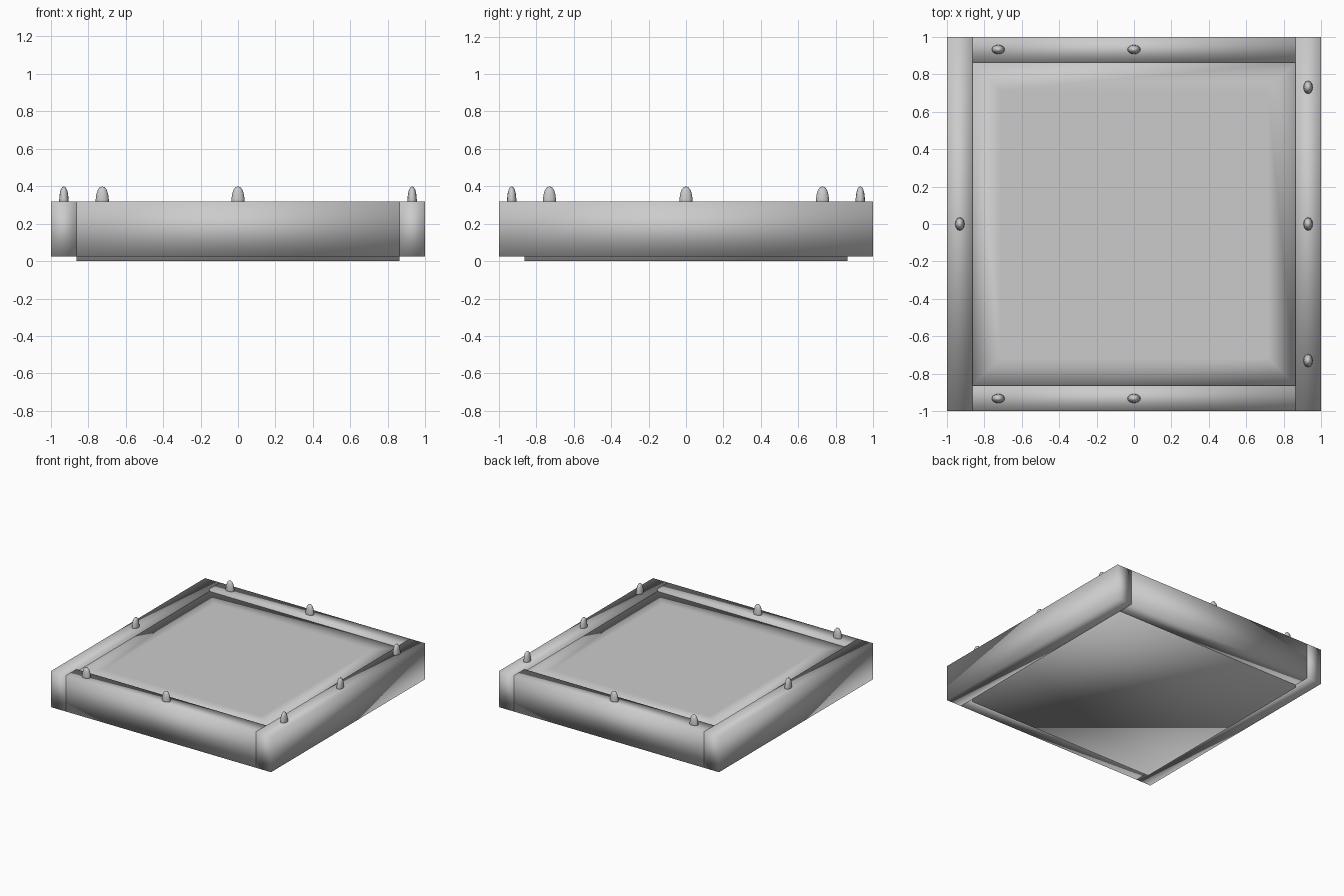
import bpy, bmesh, math

if "Cube" in bpy.data.objects:
    bpy.data.objects.remove(bpy.data.objects["Cube"])


def finish(bm, name):
    bmesh.ops.recalc_face_normals(bm, faces=bm.faces[:])
    for f in bm.faces:
        f.smooth = True
    mesh = bpy.data.meshes.new(name)
    bm.to_mesh(mesh)
    bm.free()
    ob = bpy.data.objects.new(name, mesh)
    bpy.context.collection.objects.link(ob)
    return ob


def box(name, lo, hi):
    bm = bmesh.new()
    bmesh.ops.create_cube(bm, size=1)
    for v in bm.verts:
        v.co = [(a + b) / 2 + c * (b - a) for a, b, c in zip(lo, hi, v.co)]
    return bm, name


def peg(name, x, y, rx, ry):
    # rounded stud lathed from a short profile, oval in plan
    profile = [(1.0, 0.30), (1.0, 0.33), (0.9, 0.357), (0.7, 0.38), (0.38, 0.395)]
    sides = 12
    bm = bmesh.new()
    rings = []
    for r, z in profile:
        rings.append([bm.verts.new((x + rx * r * math.cos(2 * math.pi * i / sides),
                                    y + ry * r * math.sin(2 * math.pi * i / sides), z))
                      for i in range(sides)])
    for a, b in zip(rings, rings[1:]):
        for i in range(sides):
            j = (i + 1) % sides
            bm.faces.new((a[i], a[j], b[j], b[i]))
    tip = bm.verts.new((x, y, 0.399))
    for i in range(sides):
        bm.faces.new((rings[-1][i], rings[-1][(i + 1) % sides], tip))
    bm.faces.new(rings[0][::-1])
    finish(bm, name)


IN, Z0, Z1 = 0.863, 0.025, 0.32

# side rails run full length, front and back rails fit between them
finish(*box("left_rail", (-1, -1, Z0), (-IN, 1, Z1)))
finish(*box("right_rail", (IN, -1, Z0), (1, 1, Z1)))
finish(*box("front_rail", (-IN, -1, Z0), (IN, -IN, Z1)))
finish(*box("back_rail", (-IN, IN, Z0), (IN, 1, Z1)))

# bed panel, with an inner border on its upper face for the soft edge shading
bm, name = box("bed_panel", (-IN, -IN, 0), (IN, IN, 0.30))
top = max(bm.faces, key=lambda f: f.calc_center_median().z)
bmesh.ops.inset_region(bm, faces=[top], thickness=0.21)
finish(bm, name)

# pegs on the rails, their long axis along the rail
for i, x in enumerate((-0.725, 0)):
    for side, y in (("front", -0.932), ("back", 0.932)):
        peg(f"{side}_peg_{i + 1}", x, y, 0.035, 0.025)
for i, y in enumerate((-0.73, 0, 0.73)):
    peg(f"right_peg_{i + 1}", 0.93, y, 0.025, 0.035)
peg("left_peg", -0.93, 0, 0.025, 0.035)
